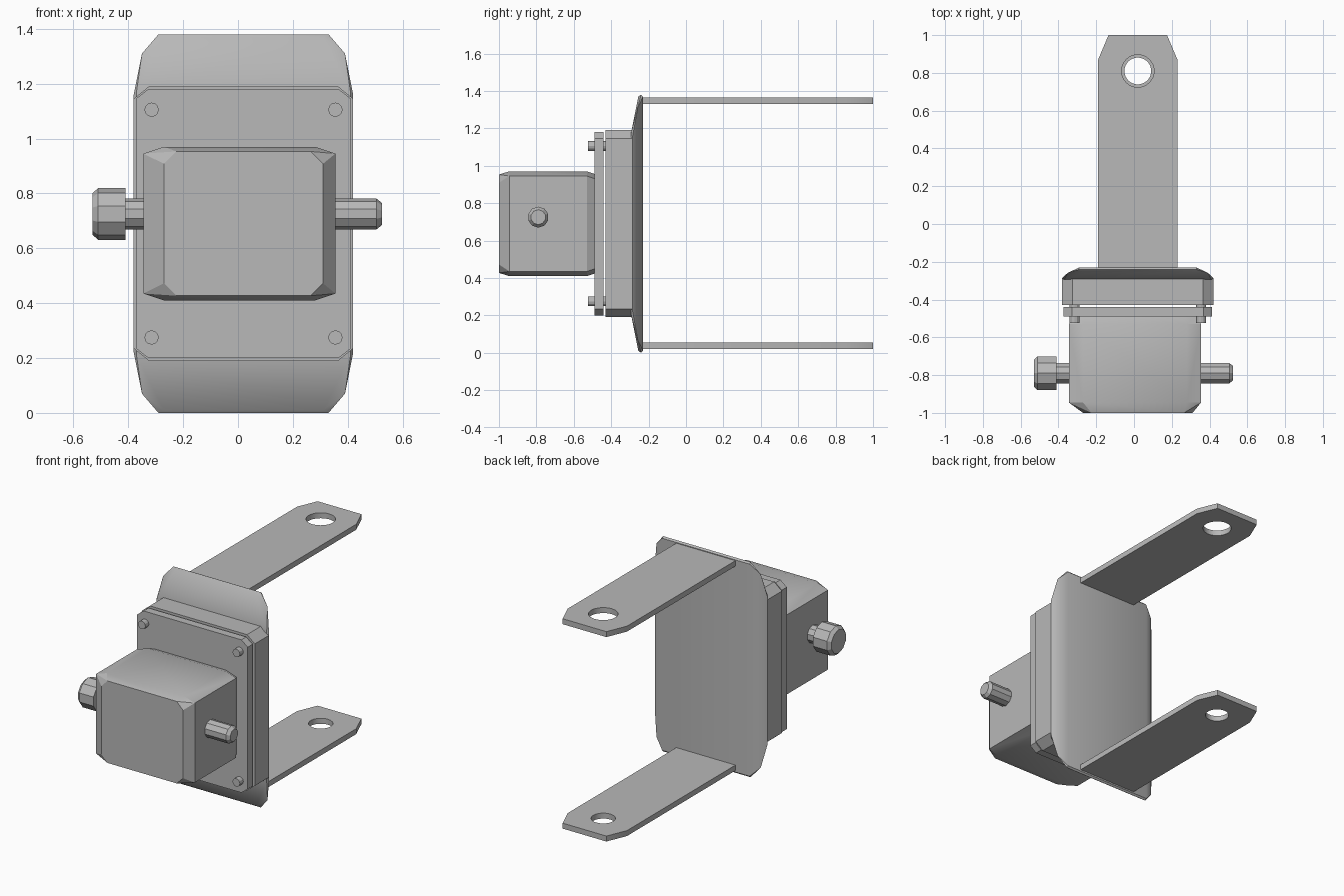
import bpy, bmesh, math
from mathutils import Matrix, Vector

cube = bpy.data.objects.get("Cube")
if cube:
    bpy.data.objects.remove(cube, do_unlink=True)

CX, CZ = 0.02, 0.69  # centre of the bracket and flange

steel = bpy.data.materials.new("grey_metal")
steel.use_nodes = True
grey = (0.48, 0.48, 0.48, 1)
steel.diffuse_color = grey
steel.node_tree.nodes["Principled BSDF"].inputs["Base Color"].default_value = grey


def add_object(name, mesh, smooth=None):
    mesh.materials.clear()
    mesh.materials.append(steel)
    ob = bpy.data.objects.new(name, mesh)
    bpy.context.collection.objects.link(ob)
    if smooth:
        bpy.ops.object.select_all(action='DESELECT')
        ob.select_set(True)
        bpy.context.view_layer.objects.active = ob
        bpy.ops.object.shade_smooth_by_angle(angle=math.radians(smooth))
    return ob


def hull(name, points, smooth=None):
    """Convex solid around a handful of points."""
    bm = bmesh.new()
    for p in points:
        bm.verts.new(p)
    bmesh.ops.convex_hull(bm, input=bm.verts[:])
    bmesh.ops.dissolve_limit(bm, angle_limit=0.01, verts=bm.verts[:], edges=bm.edges[:])
    bmesh.ops.recalc_face_normals(bm, faces=bm.faces[:])
    mesh = bpy.data.meshes.new(name)
    bm.to_mesh(mesh)
    bm.free()
    return add_object(name, mesh, smooth)


def octagon(y, cx, cz, hx, hz, cut_x, cut_z):
    """Rectangle with cut corners, standing at depth y."""
    return [(cx + sx * a, y, cz + sz * b) for sx in (-1, 1) for sz in (-1, 1)
            for a, b in ((hx - cut_x, hz), (hx, hz - cut_z))]


def rod(name, centre, axis, rings, sides):
    """Turned part: rings are (distance along axis, radius)."""
    turn = Vector((0, 0, 1)).rotation_difference(Vector(axis)).to_matrix()
    points = []
    for dist, r in rings:
        for i in range(sides):
            a = math.tau * i / sides
            points.append(Vector(centre) + turn @ Vector((r * math.cos(a), r * math.sin(a), dist)))
    return hull(name, points)


# Back plate: flat back, sloped sides, front leaning back at both ends
plate = []
for sx in (-1, 1):
    for sz in (-1, 1):
        for x, y, z in ((0.31, -0.23, 0.68), (0.31, -0.24, CZ), (0.29, -0.255, 0.68),
                        (0.37, -0.258, 0.62), (0.4, -0.285, 0.47), (0.39, -0.295, 0.48)):
            plate.append((CX + sx * x, y, CZ + sz * z))
hull("back_plate", plate, 35)

# Flange block and front cover
hull("flange_block", octagon(-0.43, CX, CZ, 0.4, 0.5, 0.055, 0.045)
     + octagon(-0.285, CX, CZ, 0.4, 0.5, 0.055, 0.045))
hull("front_cover", octagon(-0.49, CX, CZ, 0.392, 0.49, 0.045, 0.035)
     + octagon(-0.44, CX, CZ, 0.392, 0.49, 0.045, 0.035))

# Corner screws
for side, sx in (("right", -1), ("left", 1)):
    for level, sz in (("lower", -1), ("upper", 1)):
        rod(f"{level}_{side}_screw", (CX + sx * 0.335, -0.525, CZ + sz * 0.415),
            (0, 1, 0), ((0, 0.026), (0.1, 0.026)), 12)

# Main housing with bevelled front and back rims
HX, HZ = 0.005, 0.69
hull("housing", octagon(-1, CX, HZ, 0.29, 0.263, 0.045, 0.045)
     + octagon(-0.945, HX, HZ, 0.35, 0.28, 0.075, 0.025)
     + octagon(-0.53, HX, HZ, 0.35, 0.28, 0.075, 0.025)
     + octagon(-0.485, HX, HZ, 0.325, 0.265, 0.075, 0.025), 20)

# Side pin, knob shaft and knob
AXLE = (0, -0.79, 0.725)
rod("side_pin", AXLE, (1, 0, 0), ((0.33, 0.056), (0.505, 0.056), (0.525, 0.04)), 10)
rod("knob_shaft", AXLE, (-1, 0, 0), ((0.33, 0.056), (0.42, 0.056)), 10)
rod("knob", AXLE, (-1, 0, 0), ((0.41, 0.094), (0.51, 0.094), (0.53, 0.076)), 10)


# Mounting arms: tapered straps with a bolt hole
def arm(name, z, hole_radius):
    curve = bpy.data.curves.new(name + "_outline", 'CURVE')
    curve.dimensions = '2D'
    curve.fill_mode = 'BOTH'
    curve.extrude = 0.0175
    half = [(0.21, -0.24), (0.21, 0.87), (0.155, 1.0)]
    strap = half + [(-x, y) for x, y in reversed(half)]
    hole = [(hole_radius * math.cos(math.tau * i / 32),
             0.81 + hole_radius * math.sin(math.tau * i / 32)) for i in range(32)]
    for loop in (strap, hole):
        spline = curve.splines.new('POLY')
        spline.points.add(len(loop) - 1)
        for point, (x, y) in zip(spline.points, loop):
            point.co = (x + CX, y, 0, 1)
        spline.use_cyclic_u = True
    temp = bpy.data.objects.new(name + "_outline", curve)
    bpy.context.collection.objects.link(temp)
    depsgraph = bpy.context.evaluated_depsgraph_get()
    mesh = bpy.data.meshes.new_from_object(temp.evaluated_get(depsgraph))
    bpy.data.objects.remove(temp, do_unlink=True)
    mesh.transform(Matrix.Translation((0, 0, z)))
    add_object(name, mesh, 30)


arm("upper_arm", 1.348, 0.086)
arm("lower_arm", 0.037, 0.071)
